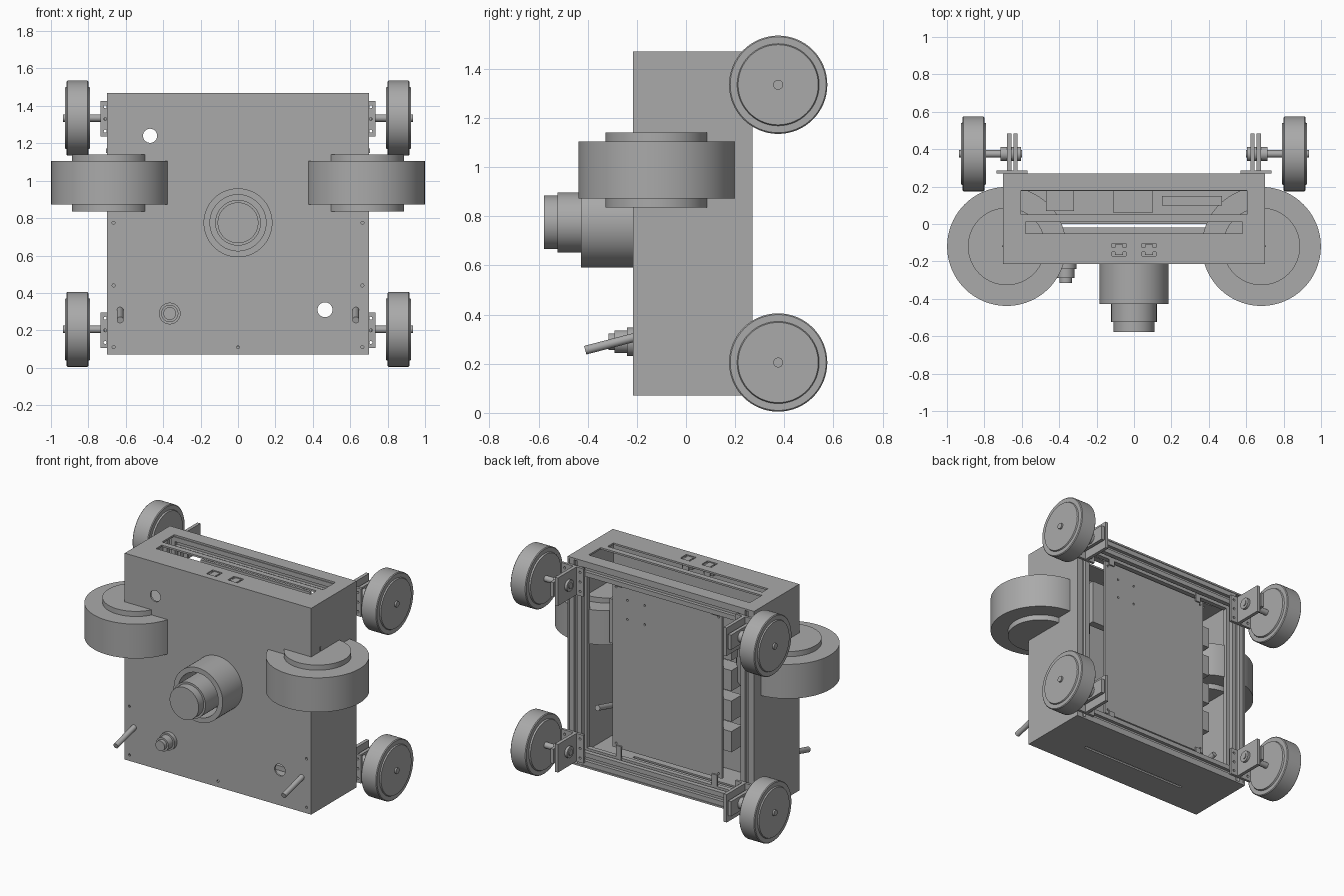
import bpy, bmesh, math
from mathutils import Vector, Matrix

if "Cube" in bpy.data.objects:
    bpy.data.objects.remove(bpy.data.objects["Cube"], do_unlink=True)

mat = bpy.data.materials.new("plain grey")
mat.use_nodes = True
GREY = (0.40, 0.40, 0.40, 1)
mat.diffuse_color = GREY
mat.node_tree.nodes["Principled BSDF"].inputs["Base Color"].default_value = GREY


def finish(name, bm, smooth=False):
    bmesh.ops.recalc_face_normals(bm, faces=bm.faces)
    me = bpy.data.meshes.new(name)
    bm.to_mesh(me)
    bm.free()
    me.materials.append(mat)
    ob = bpy.data.objects.new(name, me)
    bpy.context.collection.objects.link(ob)
    if smooth:
        bpy.ops.object.select_all(action='DESELECT')
        ob.select_set(True)
        bpy.context.view_layer.objects.active = ob
        bpy.ops.object.shade_smooth_by_angle(angle=math.radians(35))
    return ob


def add_box(bm, lo, hi):
    lo, hi = Vector(lo), Vector(hi)
    m = Matrix.Translation((lo + hi) / 2) @ Matrix.Diagonal((*(hi - lo), 1))
    bmesh.ops.create_cube(bm, size=1, matrix=m)


def boxes(name, *spans):
    bm = bmesh.new()
    for lo, hi in spans:
        add_box(bm, lo, hi)
    return finish(name, bm)


def lathe(name, profile, origin, axis, n=64):
    """Revolve (radius, distance) points around an axis from origin."""
    bm = bmesh.new()
    m = Matrix.Translation(origin) @ Vector(axis).to_track_quat('Z', 'Y').to_matrix().to_4x4()
    rings = []
    for r, h in profile:
        if r == 0:
            rings.append([bm.verts.new(m @ Vector((0, 0, h)))] * n)
        else:
            rings.append([bm.verts.new(m @ Vector((r * math.cos(t), r * math.sin(t), h)))
                          for t in (2 * math.pi * i / n for i in range(n))])
    for a, b in zip(rings, rings[1:]):
        for i in range(n):
            j = (i + 1) % n
            quad = list(dict.fromkeys((a[i], a[j], b[j], b[i])))
            if len(quad) > 2:
                bm.faces.new(quad)
    return finish(name, bm, True)


def rod(name, p0, p1, r, n=32):
    d = Vector(p1) - Vector(p0)
    return lathe(name, [(0, 0), (r, 0), (r, d.length), (0, d.length)], p0, d, n)


def slotted_bar(name, p0, p1, a=0.045):
    """Square bar with a groove along each side."""
    p0, p1 = Vector(p0), Vector(p1)
    g, d = a * 0.3, a * 0.5
    pts = []
    for k in range(4):
        rot = Matrix.Rotation(k * math.pi / 2, 2)
        pts += [rot @ Vector(p) for p in ((a, -a), (a, -g), (a - d, -g), (a - d, g), (a, g))]
    bm = bmesh.new()
    m = Matrix.Translation(p0) @ (p1 - p0).to_track_quat('Z', 'Y').to_matrix().to_4x4()
    face = bm.faces.new([bm.verts.new(m @ Vector((p.x, p.y, 0))) for p in pts])
    ext = bmesh.ops.extrude_face_region(bm, geom=[face])
    bmesh.ops.translate(bm, vec=p1 - p0, verts=[v for v in ext["geom"] if isinstance(v, bmesh.types.BMVert)])
    return finish(name, bm)


def cut(ob, cutter):
    mod = ob.modifiers.new("openings", 'BOOLEAN')
    mod.object = cutter
    mod.solver = 'EXACT'
    cutter.hide_render = True
    cutter.hide_viewport = True
    cutter.display_type = 'WIRE'


def hole_cutter(name, holes):
    bm = bmesh.new()
    for x, y, z, r, axis in holes:
        rot = Matrix.Rotation(math.pi / 2, 4, 'X') if axis == 'Y' else Matrix()
        bmesh.ops.create_cone(bm, cap_ends=True, segments=24, radius1=r, radius2=r, depth=0.1,
                              matrix=Matrix.Translation((x, y, z)) @ rot)
    return finish(name, bm)


# Housing, open at the back
W, B, T, F, K, t = 0.70, 0.07, 1.47, -0.215, 0.27, 0.012
front = boxes("front_panel", ((-W, F, B), (W, F + t, T)))
top = boxes("top_panel", ((-W, F + t, T - t), (W, K, T)))
bottom = boxes("bottom_panel", ((-W, F + t, B), (W, K, B + t)))
for s, side in ((-1, "right"), (1, "left")):
    xs = sorted((s * W, s * (W - t)))
    boxes(side + "_panel", ((xs[0], F + t, B + t), (xs[1], K, T - t)))

screws = [(s * 0.665, F, z, 0.008, 'Y') for s in (-1, 1) for z in (0.11, 0.44, 0.775)]
screws += [(0, F, 0.11, 0.008, 'Y')]
cut(front, hole_cutter("front_cutter", screws + [(-0.47, F, 1.24, 0.038, 'Y'),
                                               (0.465, F, 0.31, 0.04, 'Y')]))
cut(top, boxes("top_cutter", ((-0.605, 0.05, 1.4), (0.605, 0.18, 1.5)),
               ((-0.58, -0.05, 1.4), (0.58, 0.012, 1.5)),
               *[((x - 0.037, -0.17, 1.4), (x + 0.037, -0.105, 1.5)) for x in (-0.08, 0.08)]))
cut(bottom, boxes("bottom_cutter", ((-0.4, -0.018, 0), (0.4, 0, 0.2))))

# Sockets in the top panel
for x in (-0.08, 0.08):
    boxes("top_socket", ((x - 0.022, -0.165, 1.40), (x + 0.022, -0.11, 1.466)),
          ((x - 0.037, -0.15, 1.40), (x + 0.037, -0.125, 1.462)))

# Slotted frame around the open back
fy = 0.222
for s in (-1, 1):
    slotted_bar("frame_post", (s * 0.642, fy, B + t), (s * 0.642, fy, T - t))
for z in (B + t + 0.046, T - t - 0.046):
    slotted_bar("frame_rail", (-0.597, fy, z), (0.597, fy, z))

# Equipment board with terminal blocks
board = boxes("equipment_board", ((-0.41, 0.185, 0.23), (0.41, 0.2, 1.35)))
cut(board, hole_cutter("board_cutter",
    [(s * 0.385, 0.19, z, 0.007, 'Y') for s in (-1, 1) for z in (0.26, 1.32)] +
    [(x, 0.19, z, 0.007, 'Y') for x in (0.17, 0.3) for z in (1.12, 1.25)]))
boxes("board_mounts", *[((s * 0.36 - 0.02, 0.2, z - 0.05), (s * 0.36 + 0.02, 0.21, z + 0.05))
                       for s in (-1, 1) for z in (0.2, 1.38)])
for i in range(4):
    z = 0.49 + 0.207 * i
    boxes("terminal_block", ((-0.47, 0.07, z - 0.07), (-0.32, 0.185, z + 0.07)))
boxes("control_module", ((0.15, 0.1, 0.9), (0.47, 0.15, 1.2)))
boxes("relay_module", ((-0.11, 0.06, 0.85), (0.1, 0.185, 1.15)))

for s in (-1, 1):
    # Large horizontal drum wheels
    lathe("drum_wheel", [(0, 0.835), (0.207, 0.835), (0.207, 0.872), (0.318, 0.872),
                         (0.318, 1.105), (0.207, 1.105), (0.207, 1.14), (0, 1.14)],
          (s * 0.681, -0.12, 0), (0, 0, 1), 96)
    boxes("side_pin", ((s * 0.70 - 0.006, -0.124, 1.148), (s * 0.70 + 0.006, -0.116, 1.172)))
    # Slanted lever rods
    rod("lever_rod", (s * 0.63, -0.41, 0.255), (s * 0.63, 0.05, 0.375), 0.018)
    for z in (0.205, 1.335):
        y = 0.375
        # Back wheels with raised hub discs
        lathe("back_wheel", [(0, 0.79), (0.163, 0.79), (0.167, 0.80), (0.195, 0.80), (0.2, 0.805),
                             (0.2, 0.912), (0.195, 0.917), (0.167, 0.917), (0.163, 0.925), (0, 0.925)],
              (0, y, z), (s, 0, 0))
        rod("axle", (s * 0.60, y, z), (s * 0.936, y, z), 0.02)
        rod("axle_collar", (s * 0.605, y, z), (s * 0.715, y, z), 0.038)
        # Angle bracket: base plate and upright plate
        xs = sorted((s * 0.57, s * 0.735))
        base = boxes("bracket_base", ((xs[0], 0.27, z - 0.1), (xs[1], 0.287, z + 0.09)))
        cut(base, hole_cutter("bracket_cutter", [(s * x, 0.275, z + dz, 0.008, 'Y')
                                                 for x in (0.595, 0.71) for dz in (-0.07, -0.005, 0.06)]))
        xs = sorted((s * 0.622, s * 0.645))
        boxes("bracket_upright", ((xs[0], 0.287, z - 0.1), (xs[1], 0.485, z + 0.09)))
        xs = sorted((s * 0.655, s * 0.678))
        boxes("bracket_outer_plate", ((xs[0], 0.287, z - 0.05), (xs[1], 0.485, z + 0.05)))

# Central lens in a hollow sleeve
c = (0, F, 0.775)
lathe("lens_sleeve", [(0, 0), (0.184, 0), (0.184, 0.212), (0.15, 0.212), (0.15, 0.03), (0, 0.03)],
      c, (0, -1, 0))
lathe("lens_barrel", [(0, 0.02), (0.122, 0.02), (0.122, 0.308), (0.109, 0.308), (0.109, 0.362),
                      (0, 0.362)], c, (0, -1, 0))

# Small stepped button
lathe("small_button", [(0, 0), (0.058, 0), (0.058, 0.025), (0.046, 0.025), (0.046, 0.075),
                       (0.034, 0.075), (0.034, 0.1), (0, 0.1)], (-0.365, F, 0.29), (0, -1, 0), 40)
